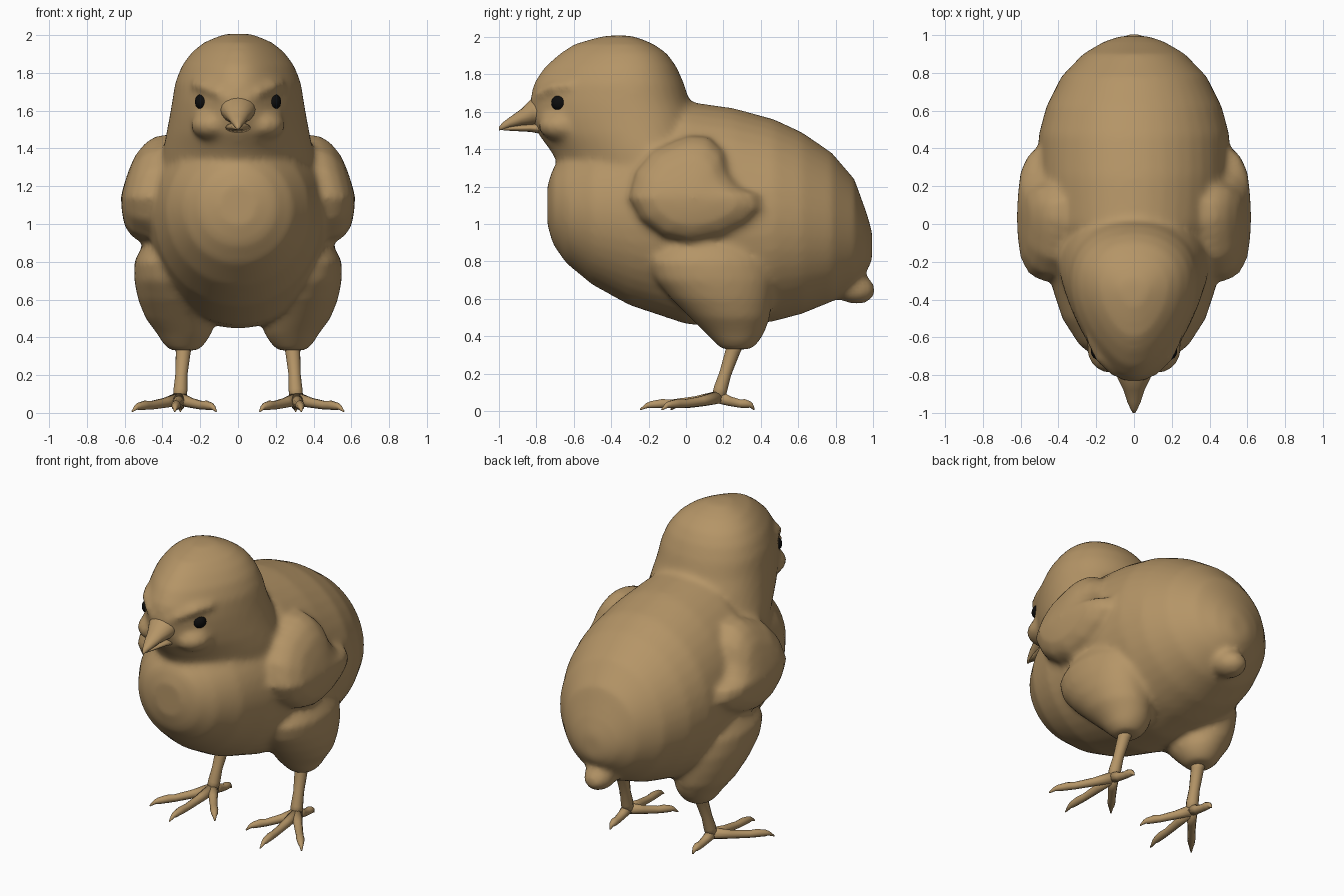
import bpy, bmesh, math
from mathutils import Vector, Matrix

if "Cube" in bpy.data.objects:
    bpy.data.objects.remove(bpy.data.objects["Cube"])

def material(name, rgb):
    m = bpy.data.materials.new(name)
    m.diffuse_color = (*rgb, 1)
    m.use_nodes = True
    m.node_tree.nodes["Principled BSDF"].inputs["Base Color"].default_value = m.diffuse_color
    return m

down = material("tan_down", (0.46, 0.30, 0.135))
black = material("eye_black", (0.004, 0.004, 0.004))

def finish(name, bm, mat):
    bmesh.ops.recalc_face_normals(bm, faces=bm.faces)
    for f in bm.faces:
        f.smooth = True
    me = bpy.data.meshes.new(name)
    bm.to_mesh(me)
    bm.free()
    me.materials.append(mat)
    ob = bpy.data.objects.new(name, me)
    bpy.context.collection.objects.link(ob)
    return ob

def loft(bm, rings):
    """Skin a list of equal-length point rings and cap both ends."""
    vs = [[bm.verts.new(p) for p in r] for r in rings]
    n = len(vs[0])
    for a, b in zip(vs, vs[1:]):
        for i in range(n):
            bm.faces.new((a[i], a[(i + 1) % n], b[(i + 1) % n], b[i]))
    bm.faces.new(vs[0][::-1])
    bm.faces.new(vs[-1])

def circle(n):
    return [(math.cos(2 * math.pi * i / n), math.sin(2 * math.pi * i / n)) for i in range(n)]

def loft_y(bm, stations, n=32):
    """Stations along y: (y, bottom z, top z, half width)."""
    loft(bm, [[(w * c, y, (a + b) / 2 + (b - a) / 2 * s) for c, s in circle(n)]
              for y, a, b, w in stations])

def tube(bm, pts, n=10):
    """Round limb through (x, y, z, radius) points."""
    ps = [Vector(p[:3]) for p in pts]
    rings = []
    for i, p in enumerate(ps):
        d = ps[min(i + 1, len(ps) - 1)] - ps[max(i - 1, 0)]
        q = d.to_track_quat('Z', 'Y')
        rings.append([p + q @ Vector((c, s, 0)) * pts[i][3] for c, s in circle(n)])
    loft(bm, rings)

def ball(bm, loc, radii, tilt=0, seg=24):
    mat = Matrix.Translation(loc) @ Matrix.Rotation(tilt, 4, 'X') @ Matrix.Diagonal((*radii, 1))
    bmesh.ops.create_uvsphere(bm, u_segments=seg, v_segments=seg // 2, radius=1, matrix=mat)

bm = bmesh.new()

# torso
loft_y(bm, [(-.74, .99, 1.21, .10), (-.71, .89, 1.30, .20), (-.64, .79, 1.37, .29),
            (-.50, .675, 1.46, .38), (-.30, .565, 1.55, .445), (0, .465, 1.655, .49),
            (.25, .445, 1.62, .51), (.47, .48, 1.56, .505), (.62, .52, 1.49, .465),
            (.78, .585, 1.38, .385), (.90, .67, 1.24, .27), (.965, .75, 1.06, .16),
            (.995, .80, .96, .07)], 40)

# head and neck, egg-shaped sections narrower at the face: (z, front y, back y, half width)
HEAD = [(1.15, -.60, .15, .36), (1.30, -.67, .12, .39), (1.40, -.73, .10, .38),
        (1.48, -.79, .08, .365), (1.56, -.825, .06, .35), (1.65, -.835, .02, .335),
        (1.75, -.815, -.01, .32), (1.84, -.755, -.05, .285), (1.91, -.675, -.10, .235),
        (1.96, -.60, -.17, .175), (1.99, -.50, -.24, .11), (2.007, -.43, -.30, .06)]
loft(bm, [[(w * c * (1 + .3 * s), (a + b) / 2 + (b - a) / 2 * s, z) for c, s in circle(40)]
          for z, a, b, w in HEAD])

# tail nub
ball(bm, (0, .89, .66), (.10, .125, .085), -.25)

THIGH = [(.33, .19, .35, .21, .36), (.37, .15, .39, .17, .40), (.42, .10, .42, .14, .43),
         (.50, .02, .45, .13, .49), (.60, -.08, .46, .15, .53), (.70, -.16, .46, .19, .55),
         (.80, -.19, .44, .20, .55), (.90, -.12, .38, .20, .50), (1.0, 0, .30, .20, .44)]
WING = [(-.05, 1.45), (.03, 1.475), (.12, 1.465), (.20, 1.39), (.23, 1.28), (.29, 1.20),
        (.40, 1.16), (.42, 1.08), (.34, 1.0), (.20, .93), (.03, .895), (-.12, .93),
        (-.24, 1.02), (-.305, 1.14), (-.27, 1.28), (-.18, 1.39)]
DOME = [(.9, .36), (1, .46), (.98, .51), (.87, .56), (.65, .60), (.35, .615), (.05, .62)]
for side in (-1, 1):
    # feathered thigh
    loft(bm, [[(side * ((x0 + x1) / 2 + (x1 - x0) / 2 * c), (y0 + y1) / 2 + (y1 - y0) / 2 * s, z)
               for c, s in circle(28)] for z, y0, y1, x0, x1 in THIGH])
    # folded wing, domed outward from its outline and leaning in at the top
    rings = []
    for k, x in DOME:
        ring = []
        for y, z in WING:
            yy, zz = .03 + (y - .03) * k, 1.15 + (z - 1.15) * k
            ring.append((side * (x - .25 * max(0, zz - 1.15)), yy, zz))
        rings.append(ring)
    loft(bm, rings)
    # brow ridge and cheek
    tube(bm, [(side * .035, -.815, 1.65, .025), (side * .10, -.775, 1.695, .034),
              (side * .18, -.70, 1.73, .034), (side * .24, -.60, 1.74, .02)])
    ball(bm, (side * .13, -.66, 1.525), (.12, .13, .085))

chick = finish("body", bm, down)
rm = chick.modifiers.new("fuse", 'REMESH')
rm.mode = 'VOXEL'
rm.voxel_size = .02
rm.use_smooth_shade = True
sm = chick.modifiers.new("soften", 'SMOOTH')
sm.factor = .5
sm.iterations = 9

# beak halves
bm = bmesh.new()
loft_y(bm, [(-.74, 1.53, 1.70, .11), (-.82, 1.528, 1.675, .085), (-.88, 1.525, 1.615, .055),
            (-.94, 1.515, 1.572, .036), (-.98, 1.503, 1.542, .018), (-1, 1.50, 1.518, .006)], 16)
finish("upper_beak", bm, down)
bm = bmesh.new()
loft_y(bm, [(-.74, 1.475, 1.545, .08), (-.83, 1.492, 1.535, .055), (-.92, 1.497, 1.525, .03),
            (-.975, 1.50, 1.515, .01)], 16)
finish("lower_beak", bm, down)

for side, label in ((-1, "right"), (1, "left")):
    # eye
    bm = bmesh.new()
    ball(bm, (side * .185, -.672, 1.647), (.043, .048, .045))
    finish(label + "_eye", bm, black)

    # shank, three front toes and one back toe, each ending in a small claw
    bm = bmesh.new()
    tube(bm, [(side * x, y, z, r) for x, y, z, r in
              ((.285, .275, .40, .055), (.29, .25, .32, .040), (.30, .21, .20, .033),
               (.305, .185, .12, .038), (.31, .17, .06, .036))], 12)
    for tip in ((.115, -.08), (.335, -.245), (.56, -.13), (.305, .365)):
        start, end = Vector((.31, .175, .075)), Vector((*tip, .03))
        pts = []
        for t, h, r in ((0, 0, .036), (.3, -.008, .027), (.6, -.008, .023), (.72, -.002, .025),
                        (.86, -.002, .020), (.91, -.004, .014), (1, -.022, .004)):
            p = start.lerp(end, t)
            pts.append((side * p.x, p.y, p.z + h, r))
        tube(bm, pts)
    finish(label + "_leg_and_foot", bm, down)
